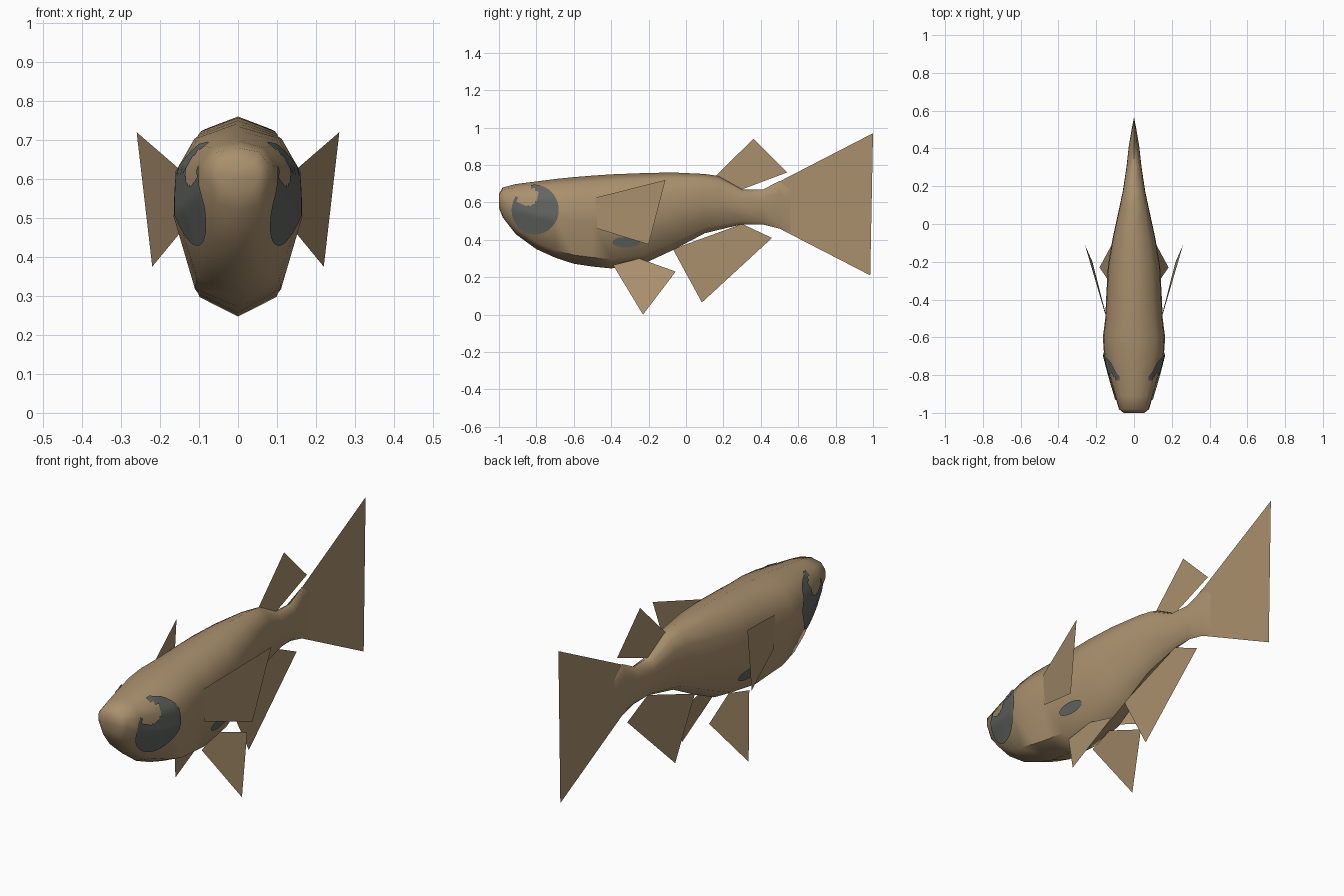
import bpy, bmesh, math
from mathutils import Vector
from mathutils.bvhtree import BVHTree

if "Cube" in bpy.data.objects:
    bpy.data.objects.remove(bpy.data.objects["Cube"])


def material(name, rgb):
    m = bpy.data.materials.new(name)
    m.diffuse_color = (*rgb, 1)
    m.use_nodes = True
    m.node_tree.nodes["Principled BSDF"].inputs["Base Color"].default_value = m.diffuse_color
    return m


TAN = material("tan_scales", (0.40, 0.28, 0.155))
GREY = material("dark_grey", (0.12, 0.13, 0.12))


def finish(bm, name, mat, smooth=None):
    me = bpy.data.meshes.new(name)
    bm.to_mesh(me)
    bm.free()
    me.materials.append(mat)
    ob = bpy.data.objects.new(name, me)
    bpy.context.collection.objects.link(ob)
    if smooth:
        bpy.ops.object.select_all(action='DESELECT')
        ob.select_set(True)
        bpy.context.view_layer.objects.active = ob
        bpy.ops.object.shade_smooth_by_angle(angle=math.radians(smooth))
    return ob


# Body: stations along y as (y, top, bottom, half width)
STATIONS = [
    (-1.00, 0.645, 0.57, 0.055), (-0.98, 0.68, 0.52, 0.08), (-0.91, 0.698, 0.43, 0.10),
    (-0.80, 0.712, 0.35, 0.132), (-0.70, 0.725, 0.305, 0.158), (-0.60, 0.735, 0.272, 0.165),
    (-0.50, 0.743, 0.257, 0.152), (-0.40, 0.75, 0.247, 0.148), (-0.22, 0.757, 0.275, 0.138),
    (-0.07, 0.76, 0.345, 0.112), (0.10, 0.752, 0.435, 0.075), (0.17, 0.742, 0.452, 0.06),
    (0.30, 0.67, 0.483, 0.04), (0.41, 0.668, 0.482, 0.028), (0.50, 0.715, 0.46, 0.013),
    (0.56, 0.66, 0.44, 0.001)]
# Ten-sided section as (width fraction, depth fraction from the back)
HALF = [(0, 0), (0.68, 0.07), (0.97, 0.25), (1, 0.5), (0.67, 0.9), (0, 1)]
SECTION = HALF + [(-w, t) for w, t in HALF[-2:0:-1]]

bm = bmesh.new()
rings = [[bm.verts.new((w * s, y, top + (low - top) * t)) for s, t in SECTION]
         for y, top, low, w in STATIONS]
n = len(SECTION)
for a, b in zip(rings, rings[1:]):
    for i in range(n):
        j = (i + 1) % n
        bm.faces.new((a[i], a[j], b[j], b[i]))
bm.faces.new(rings[0])
bm.faces.new(rings[-1][::-1])
bmesh.ops.recalc_face_normals(bm, faces=bm.faces)
skin = BVHTree.FromBMesh(bm)
finish(bm, "body", TAN, 50)


# Flat fins: one polygon each
def fin(name, points):
    bm = bmesh.new()
    bm.faces.new([bm.verts.new(p) for p in points])
    finish(bm, name, TAN)


fin("tail_fin", [(0, 0.50, 0.712), (0, 1.0, 0.97), (0, 0.985, 0.21), (0, 0.50, 0.46)])
fin("dorsal_fin", [(0, 0.16, 0.742), (0, 0.36, 0.94), (0, 0.54, 0.76), (0, 0.30, 0.67)])
fin("anal_fin", [(0, -0.07, 0.35), (0, 0.085, 0.065), (0, 0.46, 0.41), (0, 0.30, 0.485)])


# Thin plate that hugs the side of the body, with an optional round notch
def plate(name, side, cy, cz, ry, rz, notch=None, count=8, segs=32):
    bm = bmesh.new()

    def drop(y, z):
        hit, normal, _, _ = skin.ray_cast(Vector((side, y, z)), Vector((-side, 0, 0)))
        if hit is None:
            hit, normal, _, _ = skin.find_nearest(Vector((side * 0.1, y, z)))
        return bm.verts.new(hit + normal * 0.006)

    centre = drop(cy, cz)
    loops = []
    for k in range(1, count + 1):
        f = k / count
        loops.append([drop(cy + ry * f * math.cos(math.tau * i / segs),
                           cz + rz * f * math.sin(math.tau * i / segs)) for i in range(segs)])
    for i in range(segs):
        j = (i + 1) % segs
        bm.faces.new((centre, loops[0][i], loops[0][j]))
        for a, b in zip(loops, loops[1:]):
            bm.faces.new((a[i], b[i], b[j], a[j]))
    if notch:
        ny, nz, r = notch
        gone = [f for f in bm.faces
                if math.hypot(f.calc_center_median().y - ny, f.calc_center_median().z - nz) < r]
        bmesh.ops.delete(bm, geom=gone, context='FACES')
    if side < 0:
        bmesh.ops.reverse_faces(bm, faces=bm.faces)
    finish(bm, name, GREY, 50)


# Paired fins, eyes and side spots
for side, tag in ((1, "right"), (-1, "left")):
    pectoral = [(0.15, -0.485, 0.625), (0.26, -0.11, 0.72), (0.22, -0.20, 0.375), (0.15, -0.475, 0.46)]
    fin("pectoral_fin_" + tag, [(side * x, y, z) for x, y, z in pectoral])
    pelvic = [(-0.39, 0.265), (-0.23, 0.0), (-0.055, 0.23), (-0.25, 0.30)]
    fin("pelvic_fin_" + tag, [(side * (0.07 + (0.275 - z) * 0.41), y, z) for y, z in pelvic])
    plate("eye_" + tag, side, -0.805, 0.56, 0.125, 0.13, notch=(-0.85, 0.635, 0.055))
    plate("side_spot_" + tag, side, -0.32, 0.388, 0.075, 0.028, count=3, segs=16)
